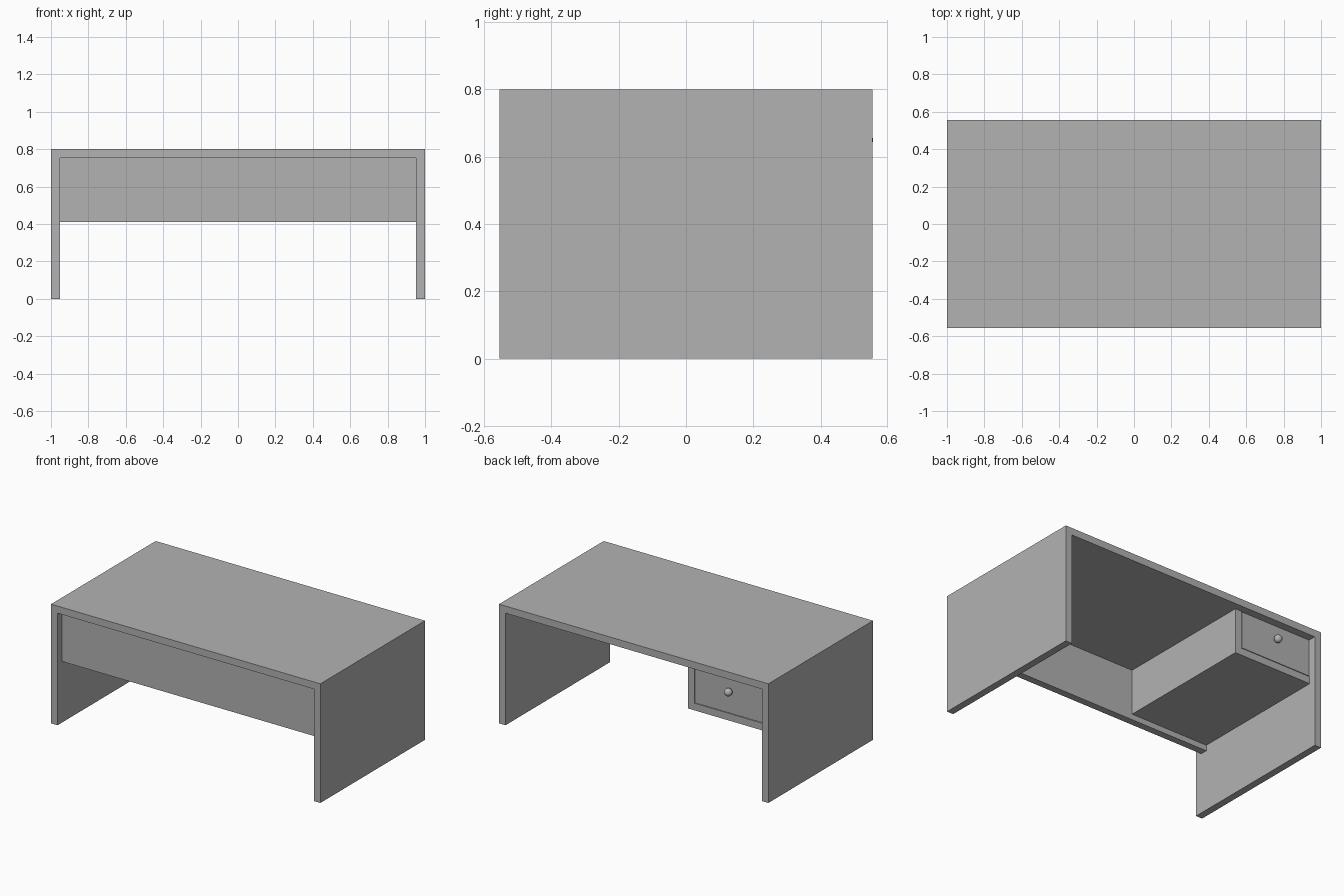
import bpy
import bmesh

cube = bpy.data.objects.get("Cube")
if cube:
    bpy.data.objects.remove(cube, do_unlink=True)

grey = bpy.data.materials.new("plain grey")
grey.use_nodes = True
colour = (0.448, 0.448, 0.448, 1)
grey.diffuse_color = colour
grey.node_tree.nodes["Principled BSDF"].inputs["Base Color"].default_value = colour

HALF_X, HALF_Y, HEIGHT = 1.0, 0.555, 0.8
T = 0.048                      # board thickness
INNER_X, UNDER = HALF_X - T, HEIGHT - T
BACK_Y = HALF_Y - T            # plane of the drawer face
PANEL_Y = -HALF_Y + 2 * T      # rear of the modesty panel


def prism(name, profile, y0, y1):
    """Extrude an x-z outline from y0 to y1."""
    bm = bmesh.new()
    face = bm.faces.new([bm.verts.new((x, y0, z)) for x, z in profile])
    grown = bmesh.ops.extrude_face_region(bm, geom=[face])["geom"]
    verts = [g for g in grown if isinstance(g, bmesh.types.BMVert)]
    bmesh.ops.translate(bm, vec=(0, y1 - y0, 0), verts=verts)
    bmesh.ops.recalc_face_normals(bm, faces=bm.faces)
    mesh = bpy.data.meshes.new(name)
    bm.to_mesh(mesh)
    bm.free()
    mesh.materials.append(grey)
    obj = bpy.data.objects.new(name, mesh)
    bpy.context.collection.objects.link(obj)
    return obj


def board(name, x0, x1, y0, y1, z0, z1):
    return prism(name, [(x0, z0), (x1, z0), (x1, z1), (x0, z1)], y0, y1)


# Top and both side panels as one U-shaped body
right_half = [(HALF_X, HEIGHT), (HALF_X, 0), (INNER_X, 0), (INNER_X, UNDER)]
left_half = [(-x, z) for x, z in reversed(right_half)]
prism("desk_body", right_half + left_half, -HALF_Y, HALF_Y)

# Recessed front panel
board("modesty_panel", -INNER_X, INNER_X, -HALF_Y + T, PANEL_Y, 0.41, UNDER)

# Drawer housing: an L of one side and a floor
SIDE_X, FLOOR = -0.37, 0.448
prism("drawer_housing",
      [(-INNER_X, FLOOR), (SIDE_X, FLOOR), (SIDE_X, UNDER),
       (SIDE_X - T, UNDER), (SIDE_X - T, FLOOR + T), (-INNER_X, FLOOR + T)],
      PANEL_Y, BACK_Y)

# Drawer face with a fine gap around it
GAP = 0.004
x0, x1 = -INNER_X + GAP, SIDE_X - T - GAP
board("drawer_front", x0, x1, BACK_Y - T, BACK_Y, FLOOR + T + GAP, UNDER - GAP)

# Round knob
bpy.ops.mesh.primitive_uv_sphere_add(segments=32, ring_count=16, radius=0.026,
                                     location=((x0 + x1) / 2, BACK_Y + 0.023, 0.65))
knob = bpy.context.object
knob.name = "drawer_knob"
knob.data.materials.append(grey)
bpy.ops.object.shade_smooth()
